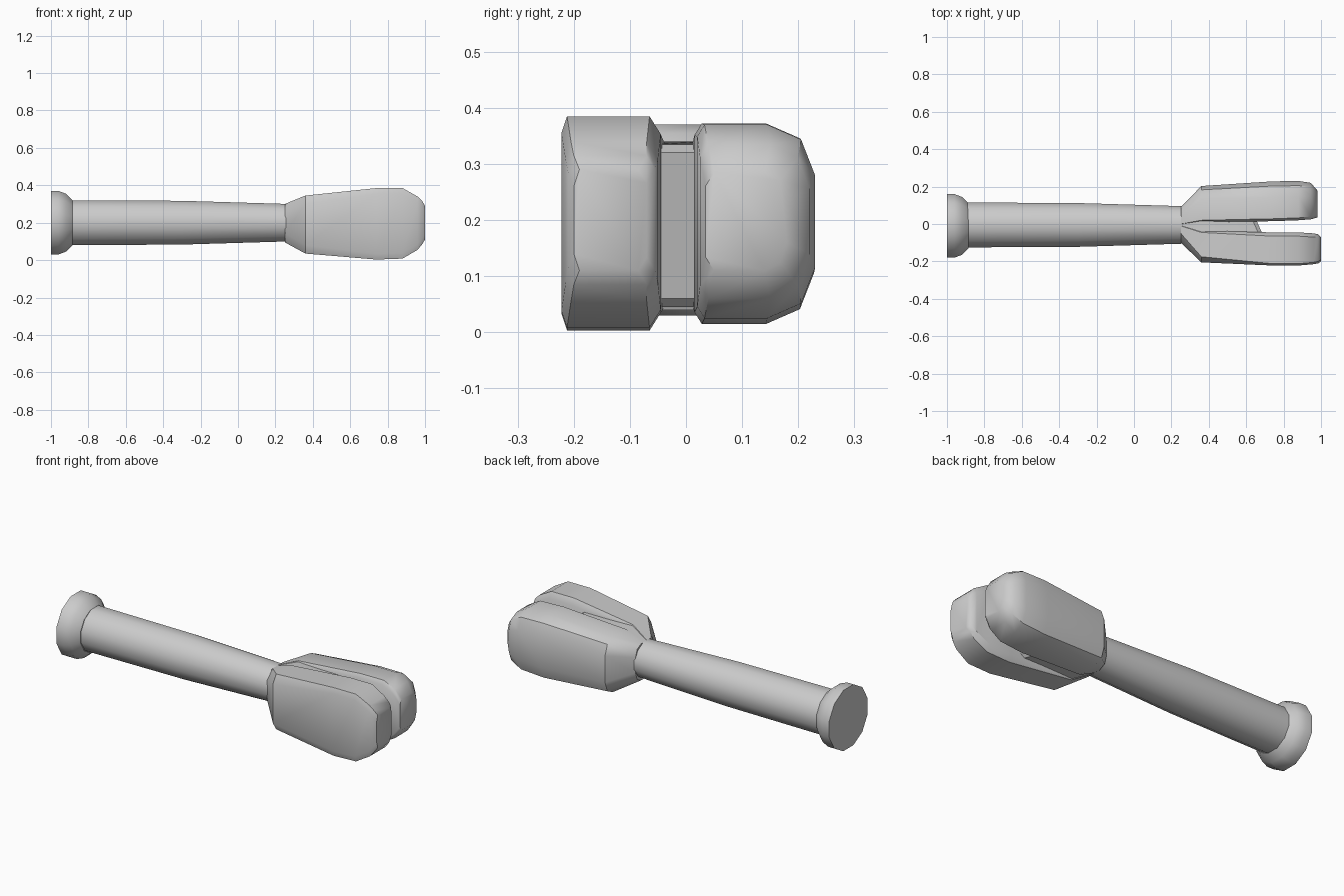
import bpy
import bmesh
from math import cos, sin, pi, radians

cube = bpy.data.objects.get("Cube")
if cube:
    bpy.data.objects.remove(cube)

# Single grey material
grey = bpy.data.materials.new("plain grey")
grey.use_nodes = True
colour = (0.6, 0.6, 0.6, 1)
grey.diffuse_color = colour
grey.node_tree.nodes["Principled BSDF"].inputs["Base Color"].default_value = colour


def loft(name, rings, angle=35):
    """Skin a row of matching point rings and cap both ends."""
    bm = bmesh.new()
    rows = [[bm.verts.new(p) for p in ring] for ring in rings]
    n = len(rows[0])
    for a, b in zip(rows, rows[1:]):
        for i in range(n):
            j = (i + 1) % n
            bm.faces.new((a[i], a[j], b[j], b[i]))
    bm.faces.new(rows[0])
    bm.faces.new(rows[-1])
    bmesh.ops.recalc_face_normals(bm, faces=bm.faces)
    mesh = bpy.data.meshes.new(name)
    bm.to_mesh(mesh)
    bm.free()
    mesh.materials.append(grey)
    obj = bpy.data.objects.new(name, mesh)
    bpy.context.collection.objects.link(obj)
    bpy.ops.object.select_all(action='DESELECT')
    obj.select_set(True)
    bpy.context.view_layer.objects.active = obj
    bpy.ops.object.shade_smooth_by_angle(angle=radians(angle))
    return obj


def round_ring(x, r, sides=12, y=-0.005, z=0.2):
    turns = [2 * pi * (i + 0.5) / sides for i in range(sides)]
    k = r / cos(pi / sides)
    return [(x, y + k * cos(t), z + k * sin(t)) for t in turns]


def jaw_ring(x, y_in, y_out, low, high, outer, inner, steps):
    """Rectangle with rounded outer and bevelled inner corners."""
    side = 1 if y_out > y_in else -1
    oy, oz = outer
    ring = []
    for i in range(steps + 1):
        t = pi / 2 * i / steps
        ring.append((x, y_out - side * oy * (1 - cos(t)), high - oz * (1 - sin(t))))
    ring += [(x, y_in + side * inner, high), (x, y_in, high - inner * 1.6),
             (x, y_in, low + inner * 1.6), (x, y_in + side * inner, low)]
    for i in range(steps, -1, -1):
        t = pi / 2 * i / steps
        ring.append((x, y_out - side * oy * (1 - cos(t)), low + oz * (1 - sin(t))))
    return ring


# Handle and flared end knob
loft("handle", [round_ring(x, r) for x, r in
                ((-0.9, 0.12), (-0.3, 0.117), (0.27, 0.1))])
loft("end_knob", [round_ring(x, r, y=-0.01) for x, r in
                  ((-1, 0.17), (-0.96, 0.17), (-0.92, 0.155), (-0.885, 0.12))])

# Front jaw: flat outer face
loft("front_jaw", [jaw_ring(*s, 1) for s in (
    (0.25, 0.0, -0.1, 0.095, 0.3, (0.05, 0.05), 0.01),
    (0.36, -0.035, -0.205, 0.035, 0.345, (0.03, 0.045), 0.01),
    (0.74, -0.045, -0.222, 0.003, 0.385, (0.01, 0.03), 0.02),
    (0.88, -0.045, -0.222, 0.008, 0.385, (0.01, 0.03), 0.02),
    (0.96, -0.05, -0.215, 0.055, 0.34, (0.01, 0.03), 0.02),
    (0.985, -0.055, -0.21, 0.085, 0.315, (0.01, 0.03), 0.015),
    (1.0, -0.07, -0.2, 0.11, 0.29, (0.01, 0.03), 0.015))])

# Back jaw: rounded outer face
loft("back_jaw", [jaw_ring(*s, 2) for s in (
    (0.25, -0.01, 0.09, 0.095, 0.3, (0.05, 0.06), 0.01),
    (0.36, 0.01, 0.203, 0.035, 0.345, (0.07, 0.08), 0.01),
    (0.74, 0.015, 0.228, 0.015, 0.372, (0.085, 0.09), 0.013),
    (0.88, 0.02, 0.23, 0.025, 0.37, (0.085, 0.09), 0.013),
    (0.945, 0.025, 0.22, 0.06, 0.335, (0.07, 0.08), 0.015),
    (0.98, 0.035, 0.18, 0.11, 0.285, (0.04, 0.05), 0.015))], 40)

# Neck and web joining the jaws, ending in a slanted face
web = ((0.25, 0.25, 0.097, 0.298), (0.36, 0.36, 0.04, 0.34),
       (0.63, 0.67, 0.045, 0.335), (0.65, 0.69, 0.06, 0.32))
loft("jaw_web", [[(back, 0.03, low), (back, 0.03, high),
                  (front, -0.06, high), (front, -0.06, low)]
                 for back, front, low, high in web], 30)
